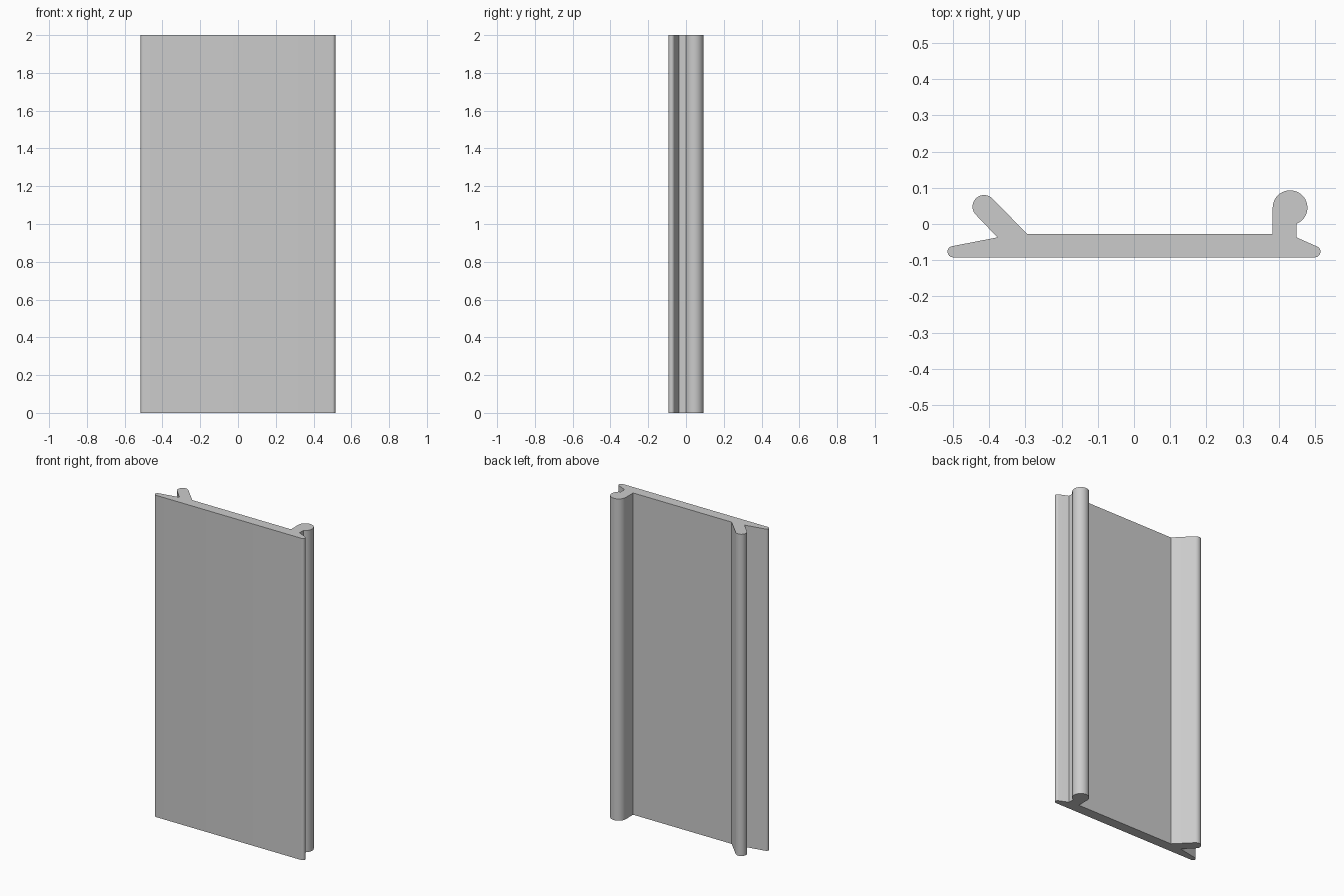
import bpy
import bmesh
from math import cos, sin, radians

cube = bpy.data.objects.get("Cube")
if cube:
    bpy.data.objects.remove(cube, do_unlink=True)

HEIGHT = 2.0
FLOOR = -0.0275   # back face of the web


def arc(cx, cy, r, start, end, steps):
    """Points along a circular arc, angles in degrees."""
    angles = [radians(start + (end - start) * i / steps) for i in range(steps + 1)]
    return [(cx + r * cos(a), cy + r * sin(a)) for a in angles]


# Cross-section, counter-clockwise from the front left-hand lip
profile = (
    arc(0.4995, -0.0765, 0.0155, -90, 67, 12)       # rounded short lip
    + [(0.449, -0.037)]                             # foot of the bead stem
    + arc(0.431, 0.045, 0.048, -68, 180, 28)        # round bead
    + [(0.383, FLOOR), (-0.295, FLOOR)]             # flat back of the web
    + arc(-0.414, 0.048, 0.032, 45, 225, 20)        # slanted hook tip
    + [(-0.377, -0.037)]                            # notch under the hook
    + arc(-0.4995, -0.0765, 0.0155, 100, 270, 12)   # rounded long lip
)

# Extrude the section to full height
bm = bmesh.new()
base = bm.faces.new([bm.verts.new((x, y, 0)) for x, y in profile])
result = bmesh.ops.extrude_face_region(bm, geom=[base], use_keep_orig=True)
top = [g for g in result["geom"] if isinstance(g, bmesh.types.BMVert)]
bmesh.ops.translate(bm, verts=top, vec=(0, 0, HEIGHT))
bmesh.ops.recalc_face_normals(bm, faces=bm.faces)
mesh = bpy.data.meshes.new("extruded_panel")
bm.to_mesh(mesh)
bm.free()

panel = bpy.data.objects.new("extruded_panel", mesh)
bpy.context.collection.objects.link(panel)

# Plain grey material
grey = bpy.data.materials.new("plain_grey")
grey.use_nodes = True
colour = (0.6, 0.6, 0.6, 1)
grey.diffuse_color = colour
grey.node_tree.nodes["Principled BSDF"].inputs["Base Color"].default_value = colour
mesh.materials.append(grey)

# Smooth rounded edges, keep corners crisp
bpy.ops.object.select_all(action="DESELECT")
panel.select_set(True)
bpy.context.view_layer.objects.active = panel
bpy.ops.object.shade_smooth_by_angle(angle=radians(20))
